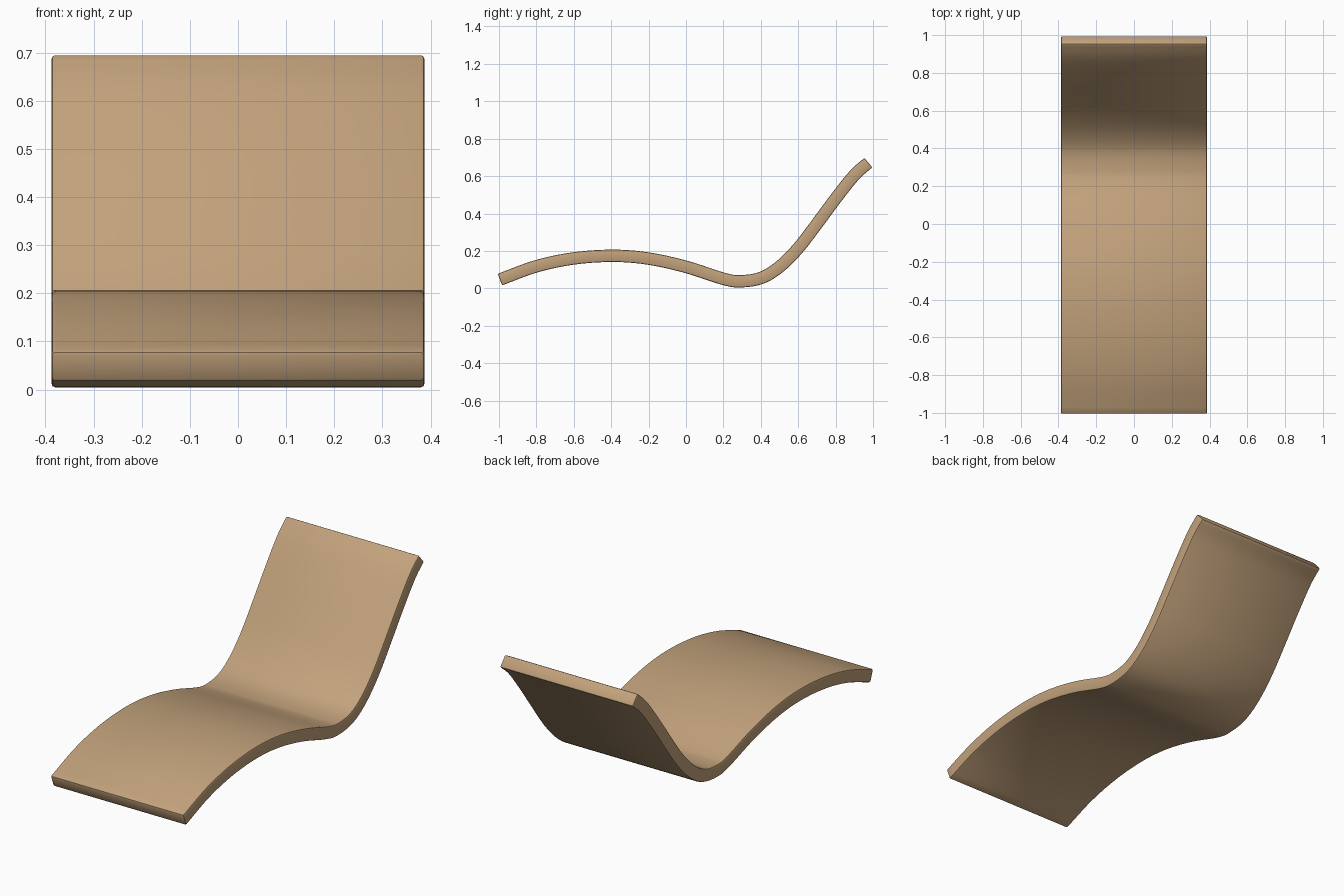
import bpy, bmesh
from mathutils import Vector

if "Cube" in bpy.data.objects:
    bpy.data.objects.remove(bpy.data.objects["Cube"])

HALF_WIDTH, THICK = 0.387, 0.066

# Side profile of the lounger (centre line: y, z)
PATH = [(-0.995, 0.047), (-0.8, 0.118), (-0.6, 0.160), (-0.39, 0.174), (-0.2, 0.159),
        (0.0, 0.115), (0.2, 0.051), (0.29, 0.038), (0.4, 0.055), (0.5, 0.115),
        (0.6, 0.215), (0.7, 0.345), (0.8, 0.480), (0.9, 0.605), (0.975, 0.672)]


def smooth_path(points, steps):
    """Catmull-Rom curve through the points."""
    p = [Vector(q) for q in points]
    p = [2 * p[0] - p[1]] + p + [2 * p[-1] - p[-2]]
    out = []
    for a, b, c, d in zip(p, p[1:], p[2:], p[3:]):
        for i in range(steps):
            t = i / steps
            out.append(0.5 * (2 * b + (c - a) * t + (2 * a - 5 * b + 4 * c - d) * t * t
                              + (3 * b - a - 3 * c + d) * t ** 3))
    return out + [p[-2]]


wood = bpy.data.materials.new("tan")
wood.diffuse_color = (0.54, 0.36, 0.20, 1)
wood.use_nodes = True
wood.node_tree.nodes["Principled BSDF"].inputs["Base Color"].default_value = wood.diffuse_color

# Curved sheet
bm = bmesh.new()
rows = [[bm.verts.new((x, y, z)) for x in (-HALF_WIDTH, HALF_WIDTH)]
        for y, z in smooth_path(PATH, 5)]
for a, b in zip(rows, rows[1:]):
    bm.faces.new((a[0], a[1], b[1], b[0]))
mesh = bpy.data.meshes.new("lounger")
bm.to_mesh(mesh)
bm.free()
mesh.materials.append(wood)
lounger = bpy.data.objects.new("lounger", mesh)
bpy.context.collection.objects.link(lounger)

# Thickness and softened edges
solid = lounger.modifiers.new("thickness", 'SOLIDIFY')
solid.thickness = THICK
solid.offset = 0
solid.use_even_offset = True
bevel = lounger.modifiers.new("soft_edges", 'BEVEL')
bevel.width = 0.007
bevel.segments = 2
bevel.limit_method = 'ANGLE'
bevel.angle_limit = 0.9

bpy.context.view_layer.objects.active = lounger
lounger.select_set(True)
for name in ("thickness", "soft_edges"):
    bpy.ops.object.modifier_apply(modifier=name)
bpy.ops.object.shade_smooth_by_angle(angle=0.6)
